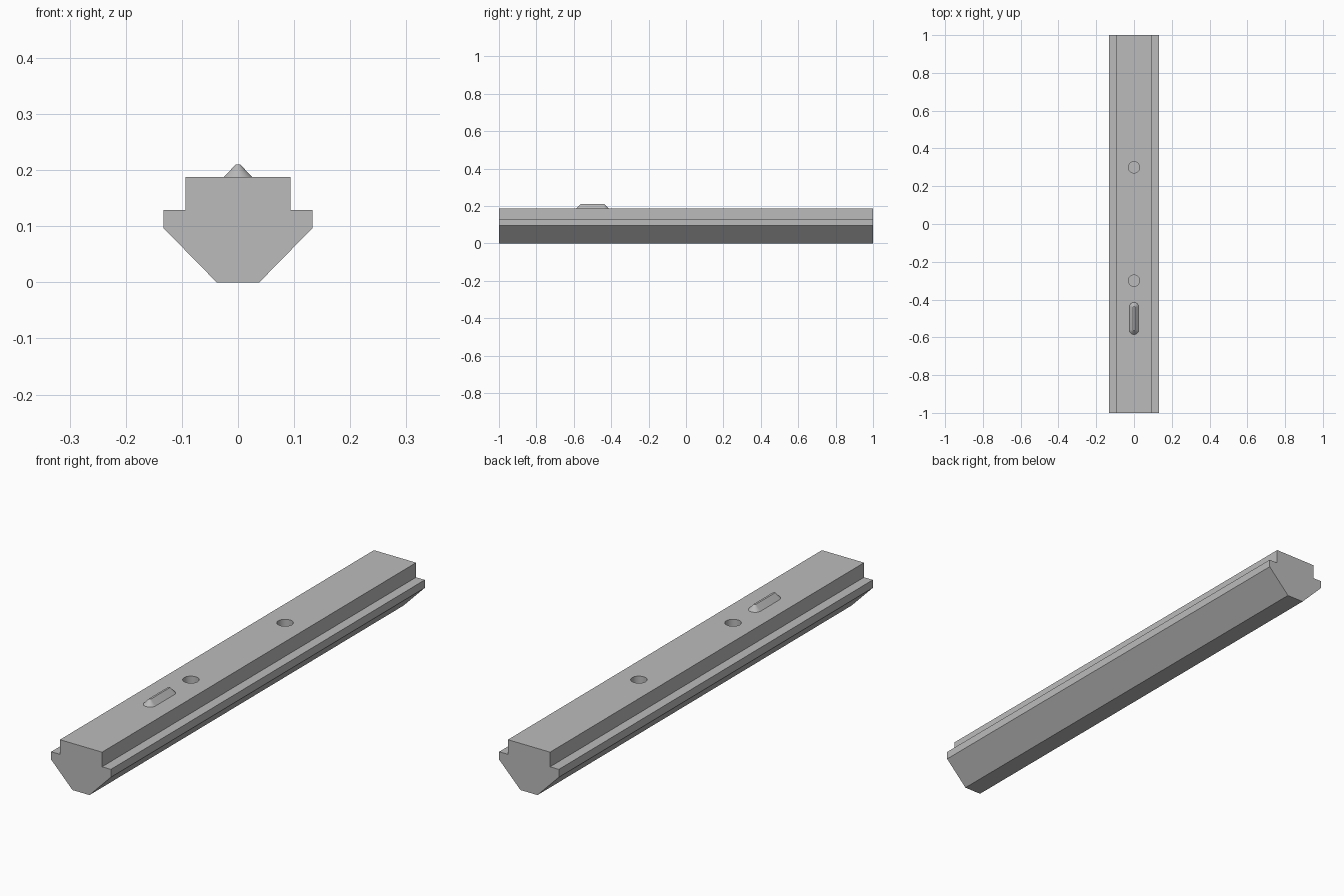
import bpy, bmesh, math

cube = bpy.data.objects.get("Cube")
if cube:
    bpy.data.objects.remove(cube, do_unlink=True)

steel = bpy.data.materials.new("grey_steel")
steel.use_nodes = True
grey = (0.5, 0.5, 0.5, 1)
steel.diffuse_color = grey
steel.node_tree.nodes["Principled BSDF"].inputs["Base Color"].default_value = grey

TOP = 0.188


def loft(name, lower, upper):
    """Closed solid between two matching loops of points."""
    bm = bmesh.new()
    a = [bm.verts.new(p) for p in lower]
    b = [bm.verts.new(p) for p in upper]
    bm.faces.new(a)
    bm.faces.new(b)
    n = len(a)
    for i in range(n):
        j = (i + 1) % n
        bm.faces.new((a[i], a[j], b[j], b[i]))
    bmesh.ops.recalc_face_normals(bm, faces=bm.faces)
    mesh = bpy.data.meshes.new(name)
    bm.to_mesh(mesh)
    bm.free()
    mesh.materials.append(steel)
    ob = bpy.data.objects.new(name, mesh)
    bpy.context.collection.objects.link(ob)
    return ob


def smooth(ob):
    bpy.ops.object.select_all(action="DESELECT")
    ob.select_set(True)
    bpy.context.view_layer.objects.active = ob
    bpy.ops.object.shade_smooth_by_angle(angle=math.radians(30))


def stadium(radius, z, start=-0.56, end=-0.44, steps=16):
    """Slot outline with round ends, running along y."""
    points = []
    for centre, turn in ((end, 0), (start, math.pi)):
        for i in range(steps + 1):
            t = turn + math.pi * i / steps
            points.append((radius * math.cos(t), centre + radius * math.sin(t), z))
    return points


# Stepped bar with a tapered underside
half = [(0.038, 0), (0.133, 0.097), (0.133, 0.129), (0.094, 0.129), (0.094, TOP)]
profile = half + [(-x, z) for x, z in reversed(half)]
bar = loft("slot_bar", [(x, -1, z) for x, z in profile], [(x, 1, z) for x, z in profile])

# Blind round holes in the top
for label, y in (("front", -0.3), ("back", 0.3)):
    ring = [(0.03 * math.cos(math.tau * i / 48), y + 0.03 * math.sin(math.tau * i / 48))
            for i in range(48)]
    cutter = loft(label + "_hole_cutter", [(*p, 0.05) for p in ring], [(*p, 0.25) for p in ring])
    cut = bar.modifiers.new(label + "_hole", "BOOLEAN")
    cut.operation = "DIFFERENCE"
    cut.solver = "EXACT"
    cut.object = cutter
    bpy.context.view_layer.objects.active = bar
    bpy.ops.object.modifier_apply(modifier=cut.name)
    bpy.data.objects.remove(cutter, do_unlink=True)
smooth(bar)

# Tapered locating ridge with rounded ends
ridge = loft("locating_ridge", stadium(0.025, TOP), stadium(0.004, 0.21))
smooth(ridge)
